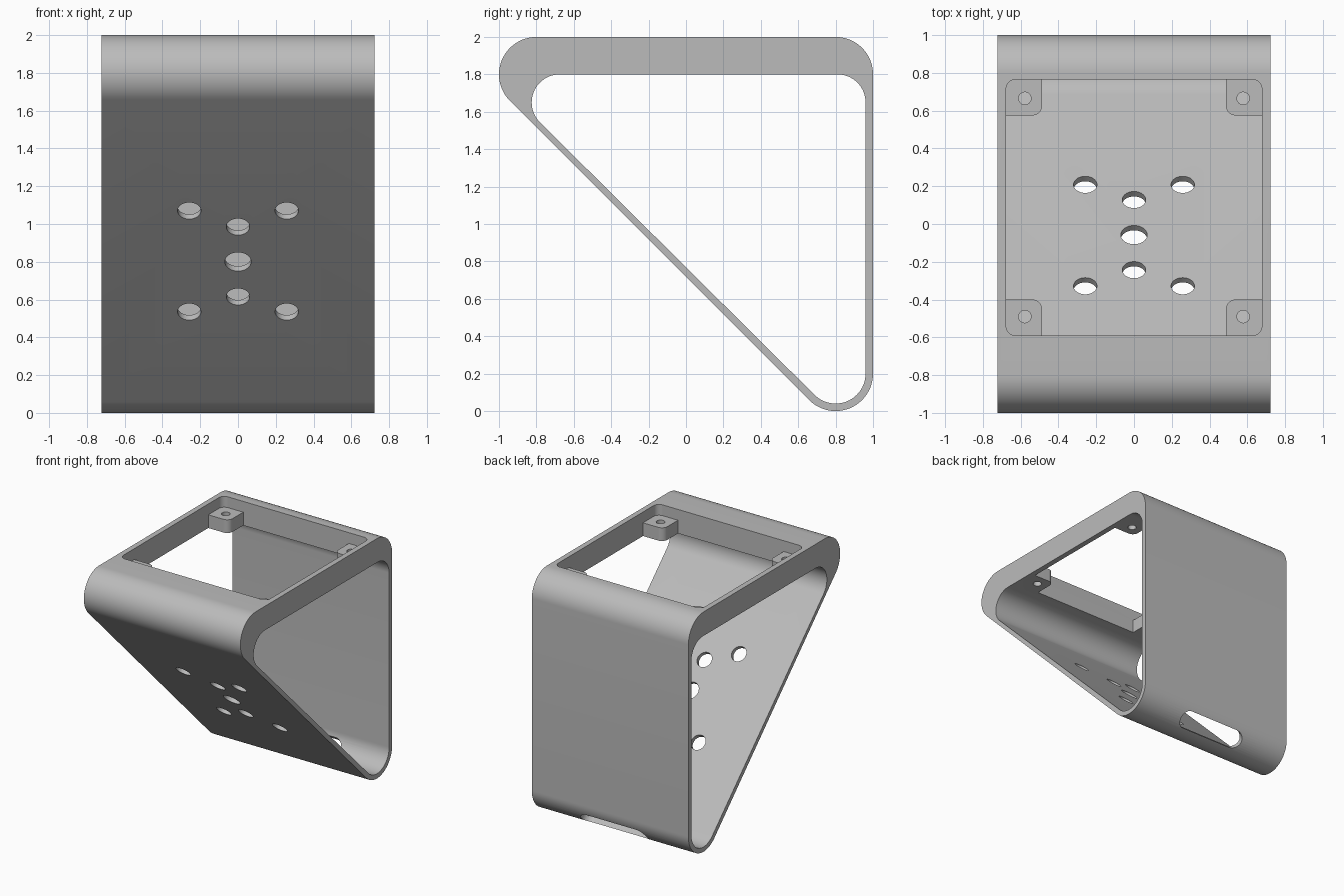
import bpy
import bmesh
from math import sin, cos, radians
from mathutils import Matrix

cube = bpy.data.objects.get("Cube")
if cube:
    bpy.data.objects.remove(cube, do_unlink=True)

grey = bpy.data.materials.new("light_grey")
grey.use_nodes = True
colour = (0.5, 0.5, 0.5, 1)
grey.diffuse_color = colour
grey.node_tree.nodes["Principled BSDF"].inputs["Base Color"].default_value = colour


def arc(cx, cy, r, start, end, steps=24):
    angles = [radians(start + (end - start) * i / steps) for i in range(steps + 1)]
    return [(cx + r * cos(a), cy + r * sin(a)) for a in angles]


def rounded_rect(x0, x1, y0, y1, r):
    return (arc(x1 - r, y1 - r, r, 0, 90) + arc(x0 + r, y1 - r, r, 90, 180)
            + arc(x0 + r, y0 + r, r, 180, 270) + arc(x1 - r, y0 + r, r, 270, 360))


def prism(name, points, low, high, matrix=Matrix()):
    """Extrude a flat outline along its local z."""
    bm = bmesh.new()
    face = bm.faces.new([bm.verts.new((x, y, low)) for x, y in points])
    top = bmesh.ops.extrude_face_region(bm, geom=[face])["geom"]
    verts = [v for v in top if isinstance(v, bmesh.types.BMVert)]
    bmesh.ops.translate(bm, verts=verts, vec=(0, 0, high - low))
    bmesh.ops.remove_doubles(bm, verts=bm.verts, dist=0.00001)
    bmesh.ops.recalc_face_normals(bm, faces=bm.faces)
    bm.transform(matrix)
    mesh = bpy.data.meshes.new(name)
    bm.to_mesh(mesh)
    bm.free()
    mesh.materials.append(grey)
    obj = bpy.data.objects.new(name, mesh)
    bpy.context.collection.objects.link(obj)
    return obj


def cut(target, cutters):
    """Subtract each cutter, then bake the result and drop the cutters."""
    for c in cutters:
        c.hide_render = True
        mod = target.modifiers.new(c.name, 'BOOLEAN')
        mod.operation = 'DIFFERENCE'
        mod.solver = 'EXACT'
        mod.object = c
    deps = bpy.context.evaluated_depsgraph_get()
    mesh = bpy.data.meshes.new_from_object(target.evaluated_get(deps))
    target.modifiers.clear()
    target.data = mesh
    for c in cutters:
        bpy.data.objects.remove(c, do_unlink=True)


def circle(r):
    return arc(0, 0, r, 0, 360, 48)[:-1]


# Wedge-shaped shell: side outline extruded across x
side = Matrix(((0, 0, 1, 0), (1, 0, 0, 0), (0, 1, 0, 0), (0, 0, 0, 1)))
outer = (arc(0.8, 1.8, 0.2, 0, 90) + arc(-0.8, 1.8, 0.2, 90, 225)
         + arc(0.8, 0.2, 0.2, 225, 360))
inner = (arc(0.81, 1.65, 0.15, 0, 90) + arc(-0.675, 1.65, 0.15, 90, 225)
         + arc(0.8, 0.2, 0.16, 225, 360))
body = prism("bracket_body", outer, -0.722, 0.722, side)
cutters = [prism("hollow_cutter", inner, -1, 1, side)]

# Top opening, leaving a screw boss in each corner
opening = prism("opening_cutter", rounded_rect(-0.677, 0.677, -0.59, 0.765, 0.05), 1.75, 2.1)
bosses = []
for x0, x1 in ((-0.8, -0.487), (0.487, 0.8)):
    for y0, y1 in ((-0.75, -0.4), (0.575, 0.9)):
        bosses.append(prism("boss_space", rounded_rect(x0, x1, y0, y1, 0.05), 1.7, 1.91))
cut(opening, bosses)
cutters.append(opening)

# Screw holes through the bosses
for x in (-0.578, 0.578):
    for y in (-0.49, 0.665):
        cutters.append(prism("screw_hole_cutter", circle(0.033), 1.7, 2.1,
                             Matrix.Translation((x, y, 0))))

# Mounting holes square to the sloping plate
holes = [(0, 0.985, 0.062), (0, 0.8, 0.07), (0, 0.615, 0.062)]
holes += [(x, z, 0.062) for x in (-0.258, 0.258) for z in (0.535, 1.07)]
tilt = Matrix.Rotation(radians(-45), 4, 'X')
for x, z, r in holes:
    cutters.append(prism("mount_hole_cutter", circle(r), -0.1, 0.1,
                         Matrix.Translation((x, 0.717 - z, z)) @ tilt))

# Cable slot through the lower back curve
slot = Matrix.Translation((0, 0.927, 0.073)) @ Matrix.Rotation(radians(-135), 4, 'X')
cutters.append(prism("cable_slot_cutter", rounded_rect(-0.305, 0.305, -0.075, 0.075, 0.0745),
                     -0.1, 0.1, slot))
cut(body, cutters)

# Smooth curves, crisp edges
bpy.ops.object.select_all(action='DESELECT')
body.select_set(True)
bpy.context.view_layer.objects.active = body
bpy.ops.object.shade_smooth_by_angle(angle=radians(30))
